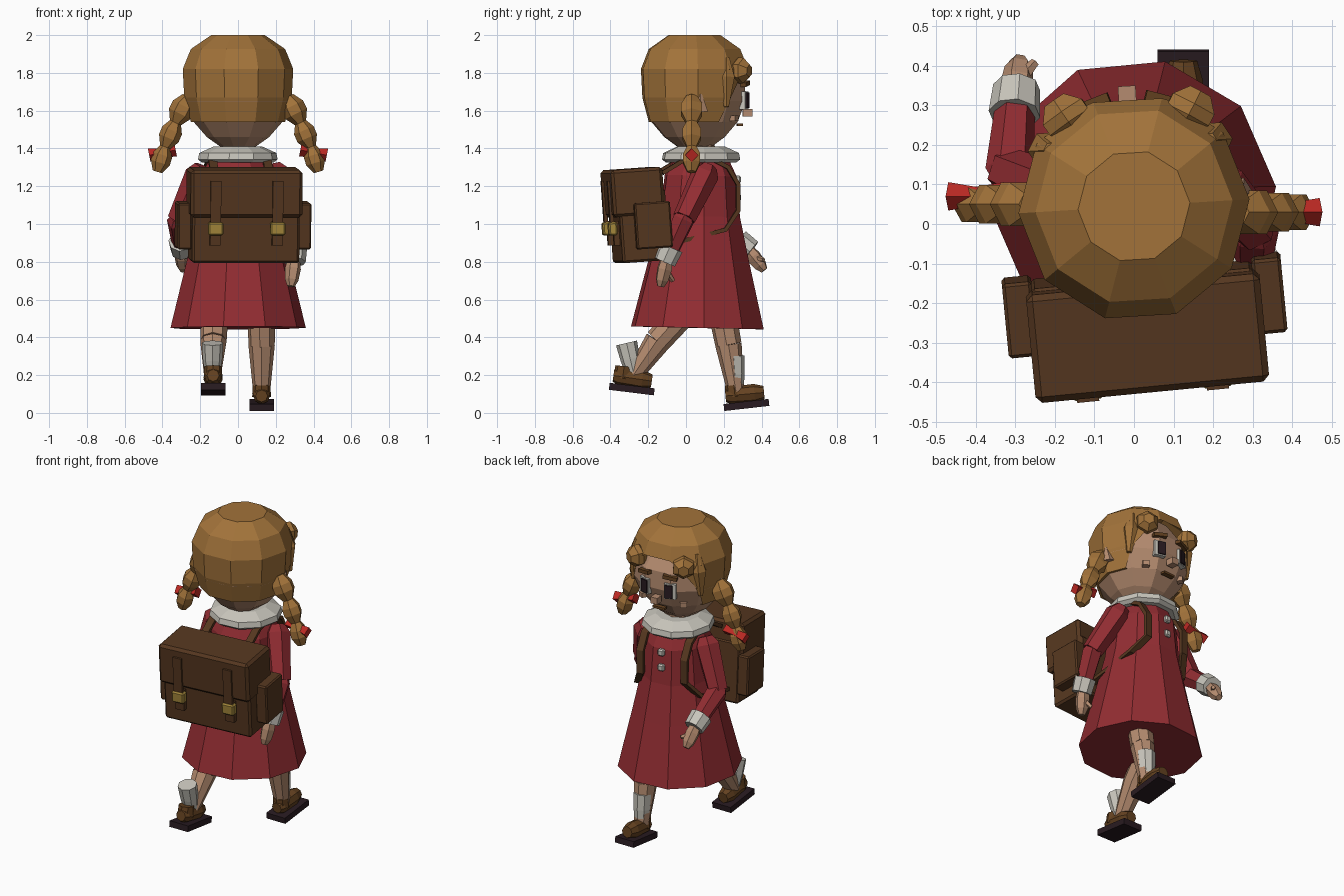
import bpy, bmesh
from math import radians, cos, sin, pi
from mathutils import Matrix, Vector

if "Cube" in bpy.data.objects:
    bpy.data.objects.remove(bpy.data.objects["Cube"])


def material(name, rgb):
    m = bpy.data.materials.new(name)
    m.use_nodes = True
    m.diffuse_color = (*rgb, 1)
    m.node_tree.nodes["Principled BSDF"].inputs["Base Color"].default_value = (*rgb, 1)
    return m


HAIR = material("hair_honey", (0.36, 0.17, 0.042))
RED = material("coat_red", (0.29, 0.026, 0.032))
BRIGHT = material("ribbon_red", (0.5, 0.022, 0.017))
SKIN = material("skin", (0.46, 0.26, 0.16))
WHITE = material("cloth_white", (0.58, 0.56, 0.50))
BAG = material("bag_brown", (0.092, 0.038, 0.014))
SHOE = material("shoe_brown", (0.13, 0.055, 0.015))
DARK = material("dark_plum", (0.022, 0.011, 0.015))
GOLD = material("buckle_gold", (0.38, 0.25, 0.045))


def turn(angle, axis, pivot):
    p = Matrix.Translation(pivot)
    return p @ Matrix.Rotation(radians(angle), 4, axis) @ p.inverted()


I = Matrix()
BODY = turn(5.5, 'Z', (0, 0.07, 0))
HEAD = turn(3.5, 'Z', (0, 0.045, 0))
PACK = BODY @ turn(4, 'X', (0, -0.26, 1.05))


def finish(bm, name, mat, m=I):
    bm.transform(m)
    bmesh.ops.recalc_face_normals(bm, faces=bm.faces)
    me = bpy.data.meshes.new(name)
    bm.to_mesh(me)
    bm.free()
    me.materials.append(mat)
    ob = bpy.data.objects.new(name, me)
    bpy.context.collection.objects.link(ob)
    return ob


def tube_mesh(a, b, radii, n):
    """Faceted tube from a to b; radii is a list of (fraction, radius)."""
    a, b = Vector(a), Vector(b)
    rot = Vector((0, 0, 1)).rotation_difference(b - a)
    bm = bmesh.new()
    rings = []
    for t, r in radii:
        rings.append([bm.verts.new(a.lerp(b, t) + rot @ Vector(
            (r * cos(2 * pi * k / n), r * sin(2 * pi * k / n), 0))) for k in range(n)])
    for lo, hi in zip(rings, rings[1:]):
        for k in range(n):
            bm.faces.new((lo[k], lo[(k + 1) % n], hi[(k + 1) % n], hi[k]))
    bm.faces.new(rings[0])
    bm.faces.new(rings[-1])
    return bm


def tube(name, mat, a, b, radii, n=6, m=I):
    return finish(tube_mesh(a, b, radii, n), name, mat, m)


def limb(name, mat, a, b, r0, r1, n=6, m=I):
    return tube(name, mat, a, b, [(0, r0), (1, r1)], n, m)


def blob(name, mat, a, b, r, m=I):
    return tube(name, mat, a, b, [(0, r * 0.5), (0.35, r), (0.65, r), (1, r * 0.5)], 6, m)


def box(name, mat, loc, size, m=I, bevel=0):
    bm = bmesh.new()
    bmesh.ops.create_cube(bm, size=1)
    bm.transform(Matrix.Translation(loc) @ Matrix.Diagonal((*size, 1)))
    ob = finish(bm, name, mat, m)
    if bevel:
        mod = ob.modifiers.new("bevel", 'BEVEL')
        mod.width, mod.segments = bevel, 1
    return ob


# Coat, collar, neck and buttons
tube("coat", RED, (0, 0.06, 0.45), (0, 0.08, 1.345),
     [(0, 0.36), (0.4, 0.272), (0.66, 0.218), (0.9, 0.195), (1, 0.15)], 10, BODY)
tube("collar", WHITE, (0, 0.08, 1.325), (0, 0.08, 1.41),
     [(0, 0.19), (0.2, 0.212), (0.6, 0.205), (1, 0.13)], 10, BODY)
limb("neck", SKIN, (0, 0.07, 1.3), (0, 0.06, 1.45), 0.09, 0.09, 8, BODY)
for z in (1.14, 1.235):
    box("coat_button", WHITE, (0, 0.275, z), (0.042, 0.03, 0.042), BODY, 0.008)

# Head and hair cap with a slanted opening for the face
C = (0, 0.045, 0)
tube("head", SKIN, (0, 0.045, 1.4), (0, 0.045, 1.9),
     [(0, 0.08), (0.12, 0.165), (0.28, 0.235), (0.5, 0.28), (0.72, 0.275), (1, 0.18)], 10, HEAD)
hair = tube_mesh((0, 0.045, 1.54), (0, 0.045, 2.0),
                 [(0, 0.25), (0.28, 0.285), (0.61, 0.293), (0.84, 0.25), (1, 0.142)], 10)
bmesh.ops.bisect_plane(hair, geom=hair.verts[:] + hair.edges[:] + hair.faces[:],
                       plane_co=(0, 0.19, 1.6), plane_no=(0, 2, -1), clear_outer=True)
finish(hair, "hair_cap", HAIR, HEAD)

# Face details, ears and fringe curls
box("nose", SKIN, (0, 0.325, 1.59), (0.045, 0.05, 0.04), HEAD)
box("mouth", SHOE, (0, 0.285, 1.525), (0.08, 0.03, 0.014), HEAD)
for s in (-1, 1):
    face = HEAD @ turn(-18 * s, 'Z', C)
    box("eye_white", WHITE, (0, 0.315, 1.655), (0.07, 0.03, 0.095), face)
    box("pupil", DARK, (-0.008 * s, 0.327, 1.655), (0.046, 0.022, 0.08), face)
    box("eyebrow", SHOE, (0, 0.318, 1.742), (0.085, 0.04, 0.022),
        face @ turn(8 * s, 'Y', (0, 0, 1.742)))
    box("cheek", SKIN, (0, 0.285, 1.56), (0.04, 0.04, 0.03), HEAD @ turn(-34 * s, 'Z', C))
    tube("ear", SKIN, (0.26 * s, 0.06, 1.6), (0.275 * s, 0.06, 1.69), [(0, 0.045), (1, 0.008)], 6, HEAD)
    blob("fringe_curl", HAIR, (0.13 * s, 0.235, 1.815), (0.185 * s, 0.325, 1.81), 0.068, HEAD)
    tube("fringe_side", HAIR, (0.2 * s, 0.2, 1.88), (0.225 * s, 0.2, 1.62),
         [(0, 0.02), (0.4, 0.05), (1, 0.015)], 6, HEAD)

# Braids with ribbon bows
for s in (-1, 1):
    y = 0.03 if s > 0 else 0.05
    points = [Vector((x * s, y, z)) for x, z in
              ((0.265, 1.67), (0.33, 1.54), (0.385, 1.41), (0.425, 1.28))]
    for (a, b), r in zip(zip(points, points[1:]), (0.064, 0.056, 0.052)):
        blob("braid_lock", HAIR, a.lerp(b, -0.03), b.lerp(a, -0.03), r)
    knot = Vector((0.4 * s, y + (0.02 if s < 0 else 0), 1.378))
    for d in (-1, 1):
        limb("ribbon_bow", BRIGHT, knot, knot + Vector((0.07 * d, 0, -0.014 * s * d)), 0.024, 0.036, 4)


# Arms: each is shoulder, elbow, wrist, fingertips
ARMS = (
    ((0.2, 0.11, 1.28), (0.305, -0.01, 1.03), (0.3, -0.095, 0.84), (0.28, -0.135, 0.67), (0.26, -0.07, 0.7)),
    ((-0.2, 0.08, 1.28), (-0.315, 0.13, 1.02), (-0.3, 0.31, 0.885), (-0.29, 0.415, 0.755), (-0.25, 0.41, 0.81)),
)
for pts in ARMS:
    sh, el, wr, tip, thumb = map(Vector, pts)
    tube("upper_sleeve", RED, sh.lerp(el, -0.1), el, [(0, 0.045), (0.15, 0.075), (1, 0.062)])
    tube("lower_sleeve", RED, el.lerp(wr, -0.15), wr, [(0, 0.04), (0.15, 0.062), (1, 0.05)])
    d = (wr - el).normalized()
    limb("cuff", WHITE, wr - d * 0.04, wr + d * 0.045, 0.066, 0.06, 8)
    tube("hand", SKIN, wr, tip, [(0, 0.03), (0.45, 0.042), (0.8, 0.036), (1, 0.02)])
    limb("thumb", SKIN, wr.lerp(tip, 0.45), thumb, 0.02, 0.012, 5)


# Legs: hip, knee, ankle, sock ends, then the shoe
def shoe(x, y, z, tilt):
    m = Matrix.Translation((x, y, z)) @ Matrix.Rotation(radians(tilt), 4, 'X')
    box("sole", DARK, (0, 0, 0), (0.13, 0.24, 0.037), m)
    tube("shoe_upper", SHOE, (0, -0.105, 0.06), (0, 0.1, 0.055),
         [(0, 0.032), (0.12, 0.046), (0.75, 0.05), (1, 0.035)], 8, m)
    limb("shoe_collar", SHOE, (0, -0.055, 0.05), (0, -0.055, 0.115), 0.05, 0.046, 8, m)


LEGS = (
    ((0.12, 0.15, 0.75), (0.125, 0.225, 0.36), (0.125, 0.265, 0.11), (0.125, 0.252, 0.3)),
    ((-0.12, 0.12, 0.68), (-0.13, -0.15, 0.38), (-0.135, -0.275, 0.2), (-0.135, -0.315, 0.37)),
)
for hip, knee, ankle, sock in LEGS:
    limb("thigh", SKIN, hip, knee, 0.08, 0.07, 8)
    limb("shin", SKIN, knee, ankle, 0.07, 0.045, 8)
    tube("sock", WHITE, ankle, sock, [(0, 0.04), (0.5, 0.052), (1, 0.057)], 8)
shoe(0.125, 0.32, 0.042, 6.5)
shoe(-0.132, -0.287, 0.126, -7)

# Satchel with flap, side pockets, belts and buckles
box("satchel_body", BAG, (0, -0.255, 0.99), (0.57, 0.25, 0.38), PACK, 0.012)
box("satchel_flap", BAG, (0, -0.275, 1.17), (0.594, 0.275, 0.25), PACK, 0.016)
for s in (-1, 1):
    box("satchel_pocket", BAG, (0.317 * s, -0.21, 0.99), (0.075, 0.19, 0.245), PACK, 0.008)
    box("satchel_belt", BAG, (0.165 * s, -0.414, 1.1), (0.056, 0.02, 0.28), PACK)
    box("belt_end", BAG, (0.165 * s, -0.39, 0.96), (0.056, 0.04, 0.13), PACK)
    box("buckle", GOLD, (0.165 * s, -0.412, 0.985), (0.08, 0.045, 0.07), PACK, 0.008)

# Shoulder straps
PATH = ((-0.14, 1.27), (-0.04, 1.33), (0.1, 1.355), (0.21, 1.3), (0.262, 1.21),
        (0.262, 1.07), (0.19, 0.97), (0.0, 0.92), (-0.14, 0.89))
for s in (-1, 1):
    bm = bmesh.new()
    rows = []
    for i, (y, z) in enumerate(PATH):
        x = s * (0.145 + (0.06 if i > 5 else 0))
        rows.append([bm.verts.new((x + d, y, z)) for d in (-0.022, 0.022)])
    for p, q in zip(rows, rows[1:]):
        bm.faces.new((p[0], p[1], q[1], q[0]))
    strap = finish(bm, "shoulder_strap", BAG, BODY)
    mod = strap.modifiers.new("thickness", 'SOLIDIFY')
    mod.thickness, mod.offset = 0.022, 0
